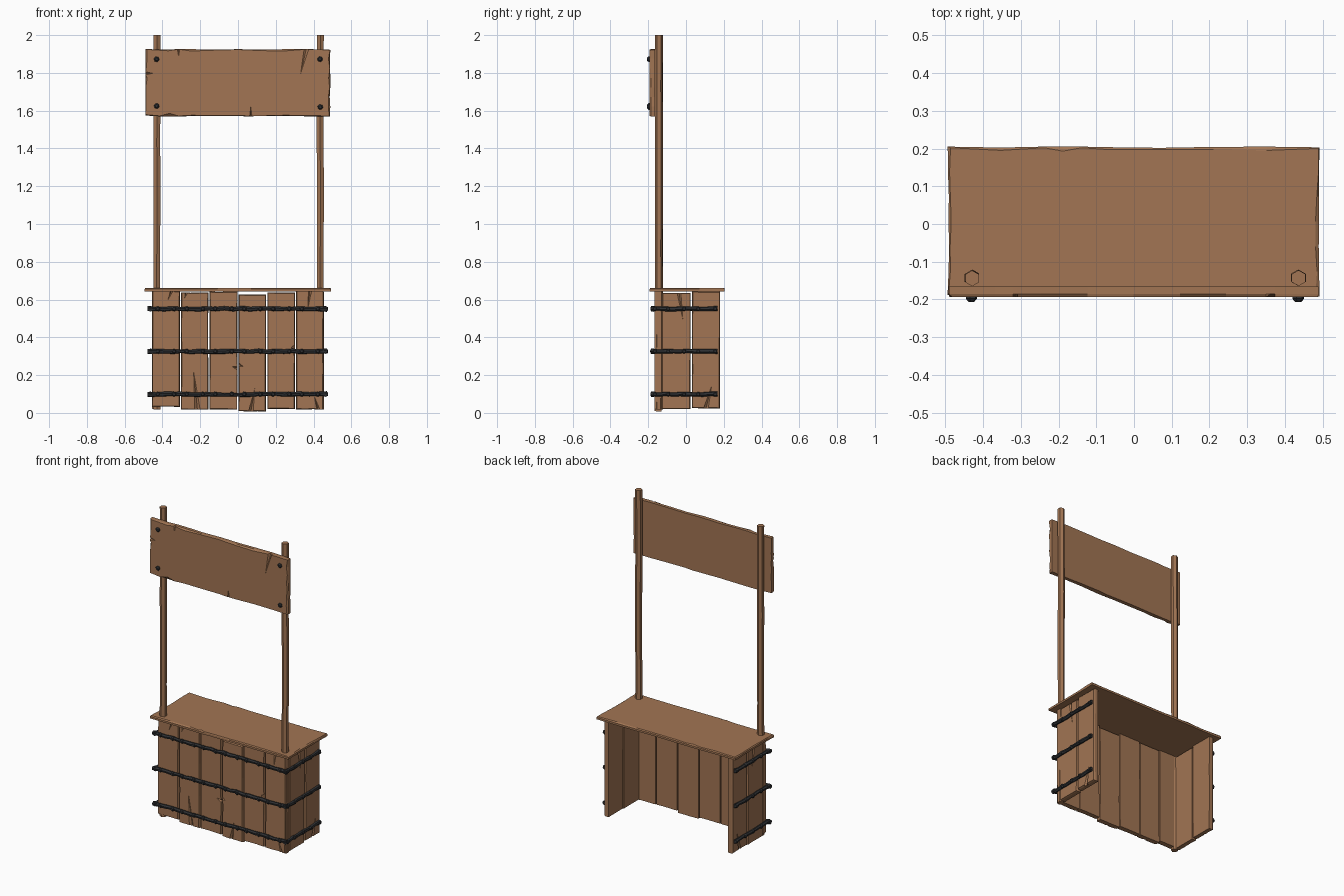
import bpy, bmesh, math, random
from mathutils import Vector

if "Cube" in bpy.data.objects:
    bpy.data.objects.remove(bpy.data.objects["Cube"])

random.seed(7)


def material(name, rgb):
    m = bpy.data.materials.new(name)
    m.diffuse_color = (*rgb, 1)
    m.use_nodes = True
    m.node_tree.nodes["Principled BSDF"].inputs["Base Color"].default_value = m.diffuse_color
    return m


WOOD = material("brown wood", (0.36, 0.178, 0.087))
IRON = material("dark iron", (0.028, 0.030, 0.033))


def finish(bm, name, mat):
    bmesh.ops.recalc_face_normals(bm, faces=bm.faces)
    me = bpy.data.meshes.new(name)
    bm.to_mesh(me)
    bm.free()
    me.materials.append(mat)
    ob = bpy.data.objects.new(name, me)
    bpy.context.collection.objects.link(ob)
    return ob


# Directions a board can face: (u, v, outward distance) -> world
FRONT = lambda u, v, d: (u, -d, v)
RIGHT = lambda u, v, d: (d, u, v)
LEFT = lambda u, v, d: (-d, u, v)
TOP = lambda u, v, d: (u, v, d)


def board(name, facing, u0, u1, v0, v1, d0, d1, segs=(3, 3), rough=0.003,
          inset=0.003, cracks=()):
    """Worn board; cracks = (side 0-3, position, depth, half width, lean)."""
    c = [(u0, v0), (u1, v0), (u1, v1), (u0, v1)]
    back, front = [], []
    for s in range(4):
        a, b = Vector(c[s]), Vector(c[(s + 1) % 4])
        along = (b - a).normalized()
        inward = Vector((-along.y, along.x))
        length = (b - a).length
        n = segs[s % 2]
        pts = []
        for i in range(n):
            t = length * i / n
            if any(k[0] == s and abs(t - k[1] * length) < 2 * k[3] for k in cracks):
                if i:
                    continue
            j = random.uniform(0, rough)
            pts.append((t, j * 0.5, inset + random.uniform(0, rough), 0))
        for k in cracks:
            if k[0] == s:
                t = k[1] * length
                pts += [(t - k[3], 0, inset, 0), (t, 0, k[2], k[4]),
                        (t + k[3], 0, inset, 0)]
        for t, jb, jf, lean in sorted(pts):
            edge_in = along * (inset if t == 0 else 0)
            back.append(a + along * t + inward * jb)
            front.append(a + along * (t + lean) + inward * jf + edge_in)
    bm = bmesh.new()
    mid = d1 - (d1 - d0) * 0.3
    rings = [[bm.verts.new(facing(p.x, p.y, d)) for p in loop]
             for loop, d in ((back, d0), (back, mid), (front, d1))]
    n = len(back)
    for lo, hi in zip(rings, rings[1:]):
        for i in range(n):
            k = (i + 1) % n
            bm.faces.new((lo[i], lo[k], hi[k], hi[i]))
    bm.faces.new(rings[0])
    bm.faces.new(rings[-1])
    return finish(bm, name, WOOD)


def rod(name, mat, start, end, radii, wobble=0.0, sides=6):
    """Straight many-sided bar whose radius follows the given list."""
    start, end = Vector(start), Vector(end)
    axis = (end - start).normalized()
    e1 = axis.orthogonal().normalized() if abs(axis.z) < 0.9 else Vector((0, 1, 0))
    e2 = axis.cross(e1)
    bm = bmesh.new()
    rings = []
    for i, r in enumerate(radii):
        p = start.lerp(end, i / (len(radii) - 1))
        p += e1 * random.uniform(-wobble, wobble) + e2 * random.uniform(-wobble, wobble)
        rings.append([bm.verts.new(p + r * (e1 * math.cos(a) + e2 * math.sin(a)))
                      for a in (math.tau * k / sides for k in range(sides))])
    for lo, hi in zip(rings, rings[1:]):
        for k in range(sides):
            m = (k + 1) % sides
            bm.faces.new((lo[k], lo[m], hi[m], hi[k]))
    bm.faces.new(rings[0])
    bm.faces.new(rings[-1])
    return finish(bm, name, mat)


def nail(name, facing, u, v, d, r=0.015, h=0.012):
    rod(name, IRON, facing(u, v, d - 0.004), facing(u, v, d + h), [r, r, r * 0.55])


# Front planks
edges = [-0.458, -0.305, -0.154, 0.0, 0.152, 0.305, 0.456]
tops = [0.645, 0.637, 0.642, 0.626, 0.637, 0.645]
bottoms = [0.032, 0.018, 0.018, 0.008, 0.020, 0.018]
cracks = [
    [(2, 0.3, 0.05, 0.006, 0.02)],
    [(0, 0.6, 0.20, 0.014, -0.02), (2, 0.8, 0.03, 0.006, 0.01)],
    [(1, 0.35, 0.03, 0.008, 0.01)],
    [(0, 0.45, 0.12, 0.012, 0.02), (3, 0.6, 0.025, 0.008, 0.01)],
    [(1, 0.5, 0.02, 0.03, 0.02)],
    [(2, 0.5, 0.09, 0.008, 0.01), (0, 0.8, 0.07, 0.008, -0.02)],
]
for i in range(6):
    board(f"front_plank_{i + 1}", FRONT, edges[i] + 0.003, edges[i + 1] - 0.003,
          bottoms[i], tops[i], 0.130, 0.166, cracks=cracks[i])

# Side planks
for side, facing in (("right", RIGHT), ("left", LEFT)):
    board(f"{side}_plank_1", facing, -0.128, 0.024, 0.020, 0.636, 0.424, 0.456,
          cracks=[(2, 0.4, 0.14, 0.010, -0.02)])
    board(f"{side}_plank_2", facing, 0.032, 0.180, 0.024, 0.643, 0.424, 0.456,
          cracks=[(0, 0.5, 0.12, 0.012, 0.03)])

# Counter top
board("counter_top", TOP, -0.494, 0.492, -0.192, 0.205, 0.643, 0.661,
      segs=(7, 6), rough=0.009, inset=0.003,
      cracks=[(0, 0.37, 0.012, 0.02, 0), (2, 0.69, 0.012, 0.05, 0)])

# Posts
for side, x in (("left", -0.429), ("right", 0.436)):
    rod(f"{side}_post", WOOD, (x, -0.143, 0.018), (x, -0.143, 2.0),
        [0.021, 0.022, 0.021, 0.020, 0.021, 0.021, 0.020, 0.021], wobble=0.0015)

# Sign board
board("sign_board", FRONT, -0.491, 0.489, 1.570, 1.926, 0.165, 0.194,
      segs=(8, 7), rough=0.009, inset=0.002,
      cracks=[(0, 0.57, 0.05, 0.006, 0), (0, 0.13, 0.016, 0.05, 0),
              (2, 0.13, 0.13, 0.012, 0.03), (2, 0.82, 0.04, 0.006, 0),
              (3, 0.36, 0.04, 0.008, 0)])
for i, (x, z) in enumerate([(-0.431, 1.872), (0.434, 1.873),
                            (-0.431, 1.625), (0.436, 1.619)]):
    nail(f"sign_nail_{i + 1}", FRONT, x, z, 0.194)

# Iron bands with nail heads
def bumpy(n):
    return [0.014] + [random.uniform(0.010, 0.013) for _ in range(n)] + [0.014]

for row, z in enumerate((0.099, 0.326, 0.551), 1):
    rod(f"front_band_{row}", IRON, (-0.478, -0.174, z), (0.470, -0.174, z),
        bumpy(20), wobble=0.003)
    for i in range(6):
        for k, f in enumerate((0.22, 0.78)):
            u = edges[i] + (edges[i + 1] - edges[i]) * f
            nail(f"front_band_nail_{row}_{i}_{k}", FRONT, u, z, 0.178, 0.014, 0.011)
    for side, facing in (("right", RIGHT), ("left", LEFT)):
        rod(f"{side}_band_{row}", IRON, facing(-0.185, z, 0.462), facing(0.166, z, 0.462),
            bumpy(8), wobble=0.002)
        for k, u in enumerate((-0.165, -0.095, -0.01, 0.065, 0.155)):
            nail(f"{side}_band_nail_{row}_{k}", facing, u, z, 0.466, 0.013, 0.011)
